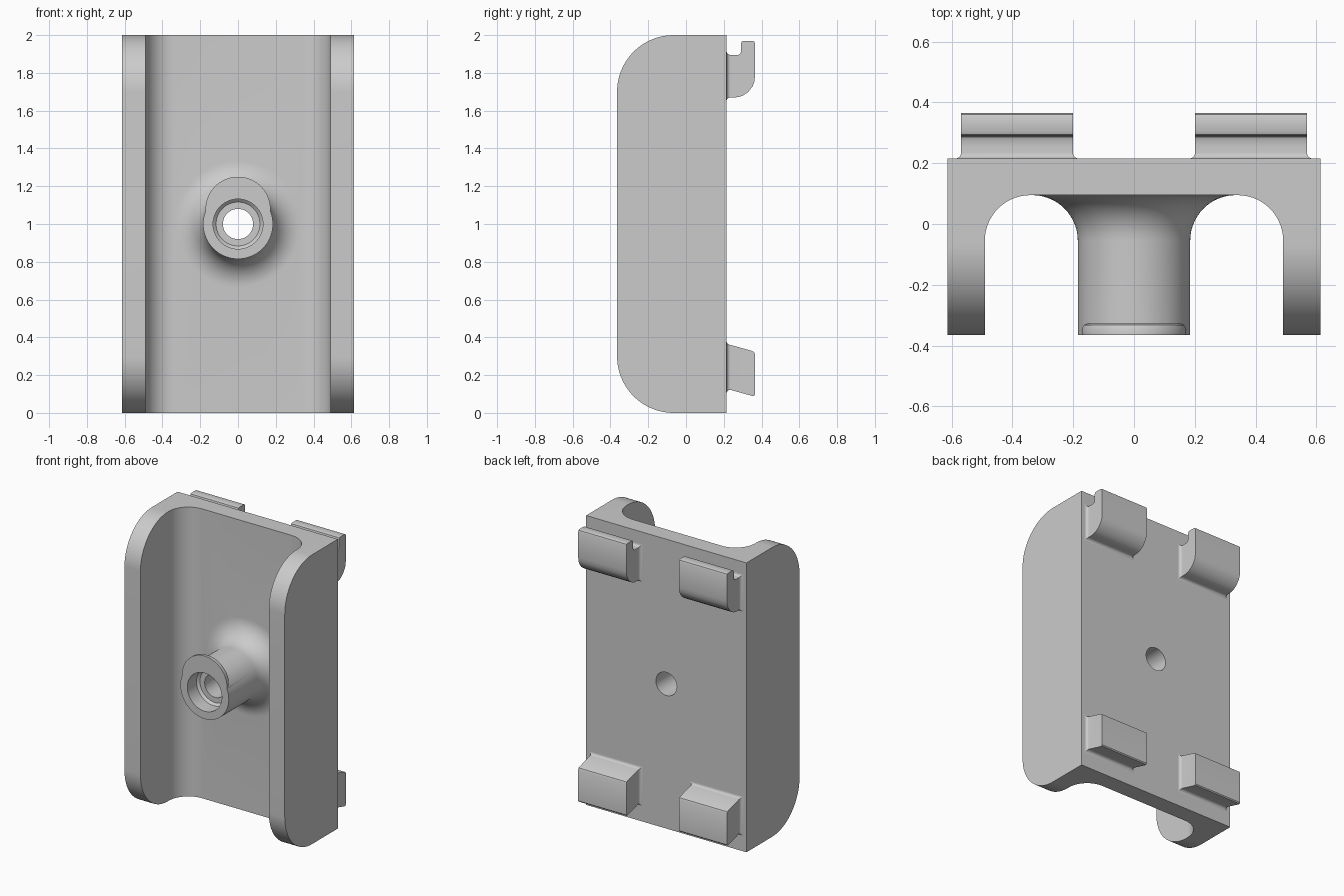
import bpy
import bmesh
from math import sin, cos, pi

if "Cube" in bpy.data.objects:
    bpy.data.objects.remove(bpy.data.objects["Cube"], do_unlink=True)

grey = bpy.data.materials.new("plain_grey")
grey.use_nodes = True
COLOUR = (0.6, 0.6, 0.6, 1)
grey.diffuse_color = COLOUR
grey.node_tree.nodes["Principled BSDF"].inputs["Base Color"].default_value = COLOUR

FRONT, FLOOR, BACK = -0.365, 0.095, 0.215
HALF, WALL, HEIGHT = 0.613, 0.491, 2.0


def arc(cx, cy, r, start, end, steps=14):
    return [(cx + r * cos(start + (end - start) * i / steps),
             cy + r * sin(start + (end - start) * i / steps)) for i in range(steps + 1)]


def loft(name, rings):
    """Skin a stack of equal rings and cap both ends."""
    bm = bmesh.new()
    rows = [[bm.verts.new(p) for p in ring] for ring in rings]
    n = len(rows[0])
    for a, b in zip(rows, rows[1:]):
        for i in range(n):
            j = (i + 1) % n
            bm.faces.new((a[i], a[j], b[j], b[i]))
    bm.faces.new(rows[0])
    bm.faces.new(rows[-1])
    bmesh.ops.recalc_face_normals(bm, faces=bm.faces)
    mesh = bpy.data.meshes.new(name)
    bm.to_mesh(mesh)
    bm.free()
    mesh.materials.append(grey)
    obj = bpy.data.objects.new(name, mesh)
    bpy.context.collection.objects.link(obj)
    return obj


def lathe(name, profile, z, sides=72):
    """Turn (radius, y) points about a front-to-back axis at height z."""
    turns = [2 * pi * i / sides for i in range(sides)]
    return loft(name, [[(r * cos(t), y, z + r * sin(t)) for t in turns] for r, y in profile])


def boolean(obj, tool, operation):
    mod = obj.modifiers.new(operation, "BOOLEAN")
    mod.operation, mod.solver, mod.object = operation, "EXACT", tool
    bpy.context.view_layer.objects.active = obj
    bpy.ops.object.modifier_apply(modifier=mod.name)
    bpy.data.objects.remove(tool, do_unlink=True)


def smooth(obj):
    bpy.ops.object.select_all(action="DESELECT")
    obj.select_set(True)
    bpy.context.view_layer.objects.active = obj
    bpy.ops.object.shade_smooth_by_angle(angle=0.5)


# Channel: U-shaped section run up the full height
R = 0.15
left = [(HALF, BACK), (HALF, FRONT), (WALL, FRONT)] + arc(WALL - R, FLOOR - R, R, 0, pi / 2)
section = left + [(-x, y) for x, y in reversed(left)]
body = loft("channel_body", [[(x, y, z) for x, y in section] for z in (0, HEIGHT)])

# Round the front corners of both side walls
C = 0.3
side = ([(BACK + 0.1, 0)] + arc(FRONT + C, C, C, -pi / 2, -pi, 24)
        + arc(FRONT + C, HEIGHT - C, C, pi, pi / 2, 24) + [(BACK + 0.1, HEIGHT)])
corners = loft("corner_cutter", [[(x, y, z) for y, z in side] for x in (-1, 1)])
boolean(body, corners, "INTERSECT")

# Screw boss with a flared root, and the raised lip on its upper front
flare = arc(0.185 + R, FLOOR - R, R, pi, pi / 2)
boss = lathe("boss", [(0.185, FRONT)] + flare + [(0.185 + R, FLOOR + 0.03)], 1)
lip = lathe("lip", [(0.172, FRONT), (0.172, -0.345), (0.166, -0.333), (0.155, -0.328),
                    (0.1, -0.328)], 1.078)
boolean(boss, lip, "UNION")
boolean(body, boss, "UNION")

# Counterbored screw hole right through
bore = lathe("bore", [(0.132, FRONT - 0.1), (0.132, -0.265), (0.116, -0.25), (0.08, -0.25),
                      (0.08, BACK + 0.1)], 1)
boolean(body, bore, "DIFFERENCE")
body.name = "channel_body"
smooth(body)


def hook(name, sx, rows):
    """Rows are (y, spread, low z, high z); spread flares the root sideways."""
    mid, half = sx * 0.385, 0.184
    rings = [[(mid + u * (half + s), y, z) for u, z in ((-1, lo), (1, lo), (1, hi), (-1, hi))]
             for y, s, lo, hi in rows]
    smooth(loft(name, rings))


def root(low, high, r=0.02):
    """Small concave flare where a hook meets the back plate."""
    rows = [(BACK - 0.01, r, low - r, high + r)]
    for i in range(7):
        t = i / 6 * pi / 2
        s = r * (1 - sin(t))
        rows.append((BACK + r * (1 - cos(t)), s, low - s, high + s))
    return rows


# Upper hooks: rounded belly and an upturned tip
TIP, TOP, BELLY = 0.365, 1.97, 0.11
upper = root(1.67, 1.895)
upper += [(TIP - BELLY, 0, 1.67, 1.895)]
for y, high in ((0.275, 1.895), (0.286, 1.9), (0.291, 1.912), (0.291, 1.955), (0.295, 1.966),
                (0.305, TOP), (0.33, TOP), (0.352, TOP), (0.361, 1.966), (TIP, 1.957)):
    drop = BELLY - (max(BELLY ** 2 - (y - TIP + BELLY) ** 2, 0)) ** 0.5
    upper.append((y, 0, 1.67 + drop, high))

# Lower hooks: plain blocks slanting downwards
lower = root(0.122, 0.36)
lower += [(0.35, 0, 0.09, 0.328), (0.36, 0, 0.09, 0.323), (TIP, 0, 0.097, 0.313)]

for word, sx in (("left", 1), ("right", -1)):
    hook("upper_hook_" + word, sx, upper)
    hook("lower_hook_" + word, sx, lower)
